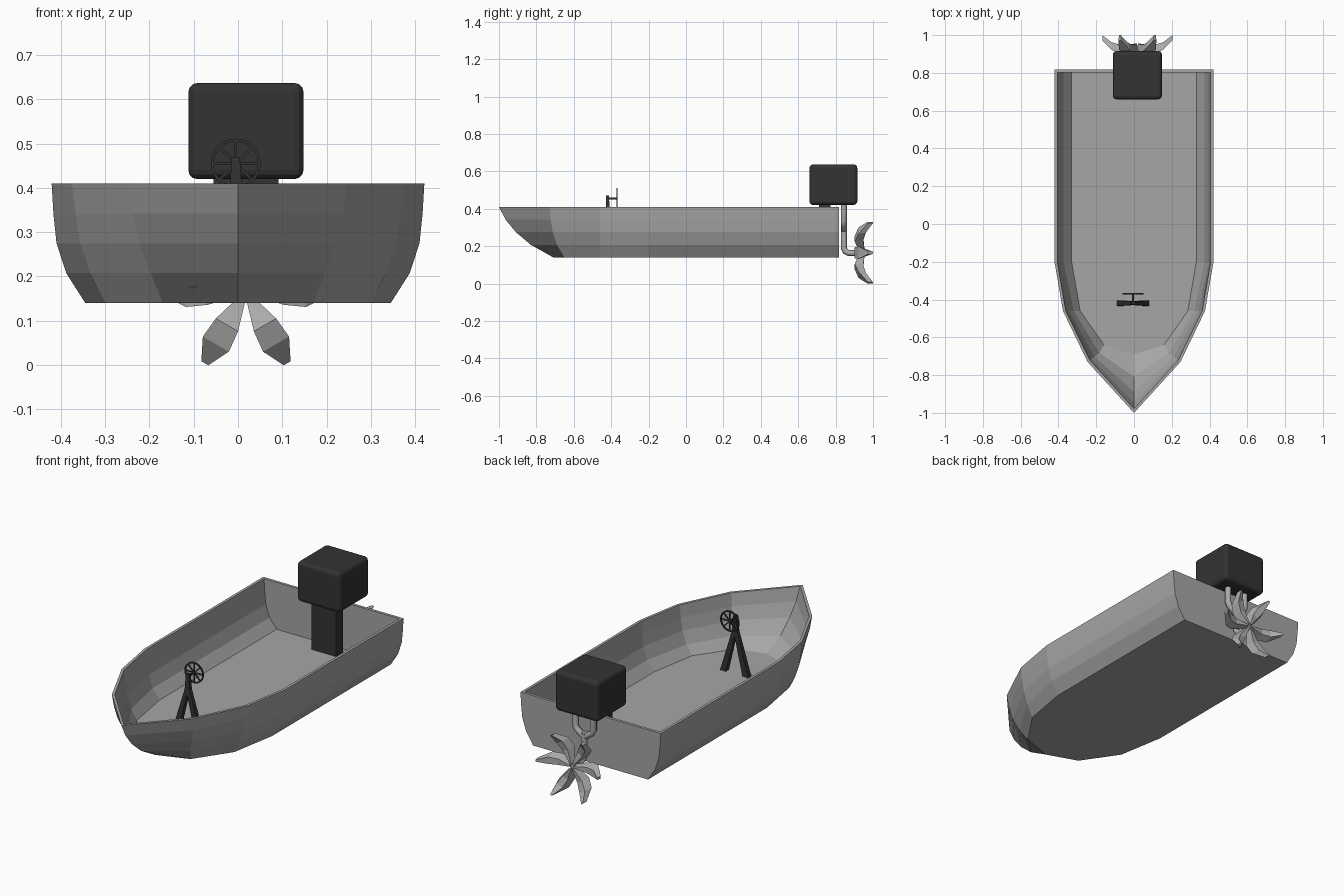
import bpy, bmesh, math
from mathutils import Vector, Matrix

if "Cube" in bpy.data.objects:
    bpy.data.objects.remove(bpy.data.objects["Cube"])


def material(name, v):
    m = bpy.data.materials.new(name)
    m.diffuse_color = (v, v, v, 1)
    m.use_nodes = True
    m.node_tree.nodes["Principled BSDF"].inputs["Base Color"].default_value = m.diffuse_color
    return m


GREY = material("hull grey", 0.38)
METAL = material("metal grey", 0.42)
DARK = material("near black", 0.033)


def finish(name, bm, mat):
    bmesh.ops.recalc_face_normals(bm, faces=bm.faces)
    me = bpy.data.meshes.new(name)
    bm.to_mesh(me)
    bm.free()
    me.materials.append(mat)
    ob = bpy.data.objects.new(name, me)
    bpy.context.collection.objects.link(ob)
    return ob


def box(name, lo, hi, mat, bevel=0):
    bm = bmesh.new()
    lo, hi = Vector(lo), Vector(hi)
    bmesh.ops.create_cube(bm, size=1, matrix=Matrix.Translation((lo + hi) / 2) @ Matrix.Diagonal((*(hi - lo), 1)))
    if bevel:
        bmesh.ops.bevel(bm, geom=bm.edges[:], offset=bevel, segments=3, profile=0.5, affect='EDGES')
    return finish(name, bm, mat)


def loft(bm, rings, caps=True):
    """Skin closed rings of equal length."""
    vr = [[bm.verts.new(p) for p in r] for r in rings]
    n = len(vr[0])
    for a, b in zip(vr, vr[1:]):
        for i in range(n):
            j = (i + 1) % n
            bm.faces.new((a[i], a[j], b[j], b[i]))
    if caps:
        bm.faces.new(vr[0])
        bm.faces.new(vr[-1])


def tube(name, pts, radius, mat):
    cu = bpy.data.curves.new(name, 'CURVE')
    cu.dimensions = '3D'
    cu.bevel_depth = radius
    cu.bevel_resolution = 2
    cu.use_fill_caps = True
    sp = cu.splines.new('POLY')
    sp.points.add(len(pts) - 1)
    for p, co in zip(sp.points, pts):
        p.co = (*co, 1)
    cu.materials.append(mat)
    ob = bpy.data.objects.new(name, cu)
    bpy.context.collection.objects.link(ob)
    bpy.ops.object.select_all(action='DESELECT')
    ob.select_set(True)
    bpy.context.view_layer.objects.active = ob
    bpy.ops.object.convert(target='MESH')
    bpy.ops.object.shade_smooth_by_angle(angle=math.radians(50))
    return ob


# Hull: outlines at five heights, bottom to top; the inner shell is offset by the wall
Z = [0.14, 0.2075, 0.275, 0.3425, 0.41]
MID = [0.345, 0.388, 0.410, 0.417, 0.421]
FORE = [0.300, 0.334, 0.357, 0.368, 0.376]
BOW = [0.170, 0.197, 0.222, 0.237, 0.246]
BOW_Y = [-0.65, -0.69, -0.712, -0.724, -0.73]
STEM_Y = [-0.71, -0.83, -0.91, -0.965, -1.0]


def outline(k, wall=0.0):
    z = Z[k] + (wall if k == 0 else 0)
    half = [(MID[k] - wall, 0.818 - wall), (MID[k] - wall, -0.2),
            (FORE[k] - wall, -0.46), (BOW[k] - 0.8 * wall, BOW_Y[k] + 0.6 * wall)]
    pts = half + [(0, STEM_Y[k] + 1.4 * wall)] + [(-x, y) for x, y in reversed(half)]
    return [(x, y, z) for x, y in pts]


bm = bmesh.new()
loft(bm, [outline(k) for k in range(5)] + [outline(k, 0.015) for k in range(4, -1, -1)])
finish("hull", bm, GREY)

# Engine cover and its pedestal
CX = 0.018
box("engine_cover", (CX - 0.13, 0.66, 0.42), (CX + 0.13, 0.916, 0.637), DARK, 0.02)
box("engine_pedestal", (CX - 0.073, 0.71, 0.15), (CX + 0.073, 0.772, 0.43), DARK)

# Twin pipes merging into one drive pipe
PY = 0.844
for s, side in ((-1, "left"), (1, "right")):
    tube(side + "_pipe", [(CX + s * 0.055, PY, 0.43), (CX + s * 0.055, PY, 0.335),
                          (CX + s * 0.045, PY, 0.315), (CX, PY, 0.285)], 0.016, METAL)
tube("drive_pipe", [(CX, PY, 0.31), (CX, PY, 0.19), (CX, PY + 0.008, 0.172),
                    (CX, PY + 0.025, 0.163), (CX, 0.945, 0.163)], 0.016, METAL)

# Propeller: six cupped blades (radius, half width, front y, back y)
SECTIONS = [(0.012, 0.007, 0.925, 0.955), (0.086, 0.029, 0.902, 0.948),
            (0.136, 0.034, 0.922, 0.962), (0.186, 0.009, 0.972, 1.0)]
bm = bmesh.new()
for i in range(6):
    a = math.radians(60 * i)
    d, t = Vector((math.cos(a), 0, math.sin(a))), Vector((-math.sin(a), 0, math.cos(a)))
    rings = []
    for r, w, f, b in SECTIONS:
        c = Vector((CX, 0, 0.165)) + d * r
        rings.append([c + t * x + Vector((0, y, 0)) for x, y in ((-w, f), (w, f), (w * 0.55, b), (-w * 0.55, b))])
    loft(bm, rings)
finish("propeller", bm, METAL)

# Steering stand: two tapered legs leaning together
WX, WZ = -0.005, 0.455
bm = bmesh.new()
for s in (-1, 1):
    rings = []
    for x, z, w, h in ((0.068, 0.152, 0.017, 0.014), (0.004, 0.385, 0.011, 0.010), (0.0, 0.47, 0.009, 0.008)):
        rings.append([(WX + s * x + u * w, -0.419 + v * h, z) for u, v in ((-1, -1), (1, -1), (1, 1), (-1, 1))])
    loft(bm, rings)
finish("steering_stand", bm, DARK)
tube("steering_shaft", [(WX, -0.42, WZ), (WX, -0.366, WZ)], 0.006, DARK)

# Steering wheel: flat rim with eight spokes
bm = bmesh.new()
for k in range(24):
    corners = []
    for j in (k, k + 1):
        a = j * math.tau / 24
        corners.append([bm.verts.new((WX + math.cos(a) * r, y, WZ + math.sin(a) * r))
                        for r, y in ((0.050, -0.372), (0.0565, -0.372), (0.0565, -0.365), (0.050, -0.365))])
    for m in range(4):
        n = (m + 1) % 4
        bm.faces.new((corners[0][m], corners[0][n], corners[1][n], corners[1][m]))
bmesh.ops.remove_doubles(bm, verts=bm.verts, dist=0.0001)
for k in range(4):
    bmesh.ops.create_cube(bm, size=1, matrix=Matrix.Translation((WX, -0.3685, WZ)) @
                          Matrix.Rotation(k * math.pi / 4, 4, 'Y') @ Matrix.Diagonal((0.104, 0.005, 0.006, 1)))
finish("steering_wheel", bm, DARK)
